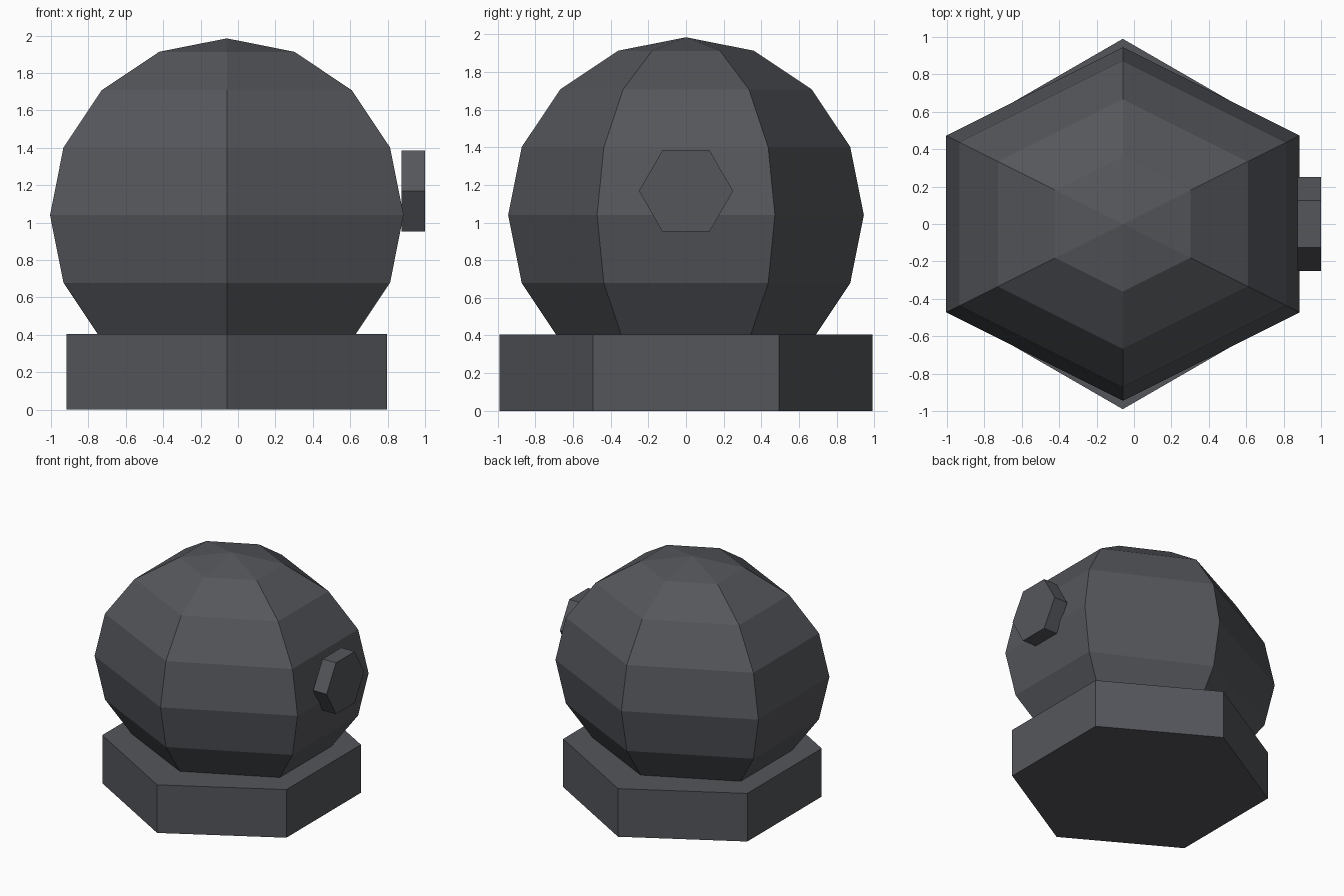
import bpy, bmesh
from math import sin, cos, pi, radians
from mathutils import Matrix

if "Cube" in bpy.data.objects:
    bpy.data.objects.remove(bpy.data.objects["Cube"])

SIDES = 6
AXIS_X = -0.06

paint = bpy.data.materials.new("dark_slate_grey")
paint.use_nodes = True
grey = (0.09, 0.094, 0.105, 1)
paint.diffuse_color = grey
paint.node_tree.nodes["Principled BSDF"].inputs["Base Color"].default_value = grey


def lathe(name, profile, matrix):
    """Turn a (radius, height) profile into a six-sided solid with corners on the y axis."""
    bm = bmesh.new()
    rings = []
    for r, z in profile:
        if r < 1e-4:
            rings.append([bm.verts.new((0, 0, z))] * SIDES)
        else:
            angles = [pi / 2 + 2 * pi * i / SIDES for i in range(SIDES)]
            rings.append([bm.verts.new((r * cos(a), r * sin(a), z)) for a in angles])
    for low, high in zip(rings, rings[1:]):
        for i in range(SIDES):
            j = (i + 1) % SIDES
            corners = dict.fromkeys((low[i], low[j], high[j], high[i]))
            bm.faces.new(list(corners))
    # Close the open ends
    for ring in (rings[0], rings[-1]):
        if ring[0] is not ring[1]:
            bm.faces.new(ring)
    bm.transform(matrix)
    bmesh.ops.recalc_face_normals(bm, faces=bm.faces)
    mesh = bpy.data.meshes.new(name)
    bm.to_mesh(mesh)
    bm.free()
    mesh.materials.append(paint)
    obj = bpy.data.objects.new(name, mesh)
    bpy.context.collection.objects.link(obj)
    return obj


# Hexagonal plinth
lathe("base", [(0.99, 0), (0.99, 0.405)], Matrix.Translation((AXIS_X, 0, 0)))

# Faceted globe, widened so that its flats reach as far as its corners
R = 0.945
arc = [(R * sin(pi * k / 8), -R * cos(pi * k / 8)) for k in range(9)]
lathe("globe", arc,
      Matrix.Translation((AXIS_X, 0, 1.04)) @ Matrix.Diagonal((1 / cos(pi / 6), 1, 1, 1)))

# Hexagonal button on the left side
lathe("side_button", [(0.25, 0), (0.25, 0.125)],
      Matrix.Translation((0.875, 0, 1.168)) @ Matrix.Rotation(radians(90), 4, "Y"))
